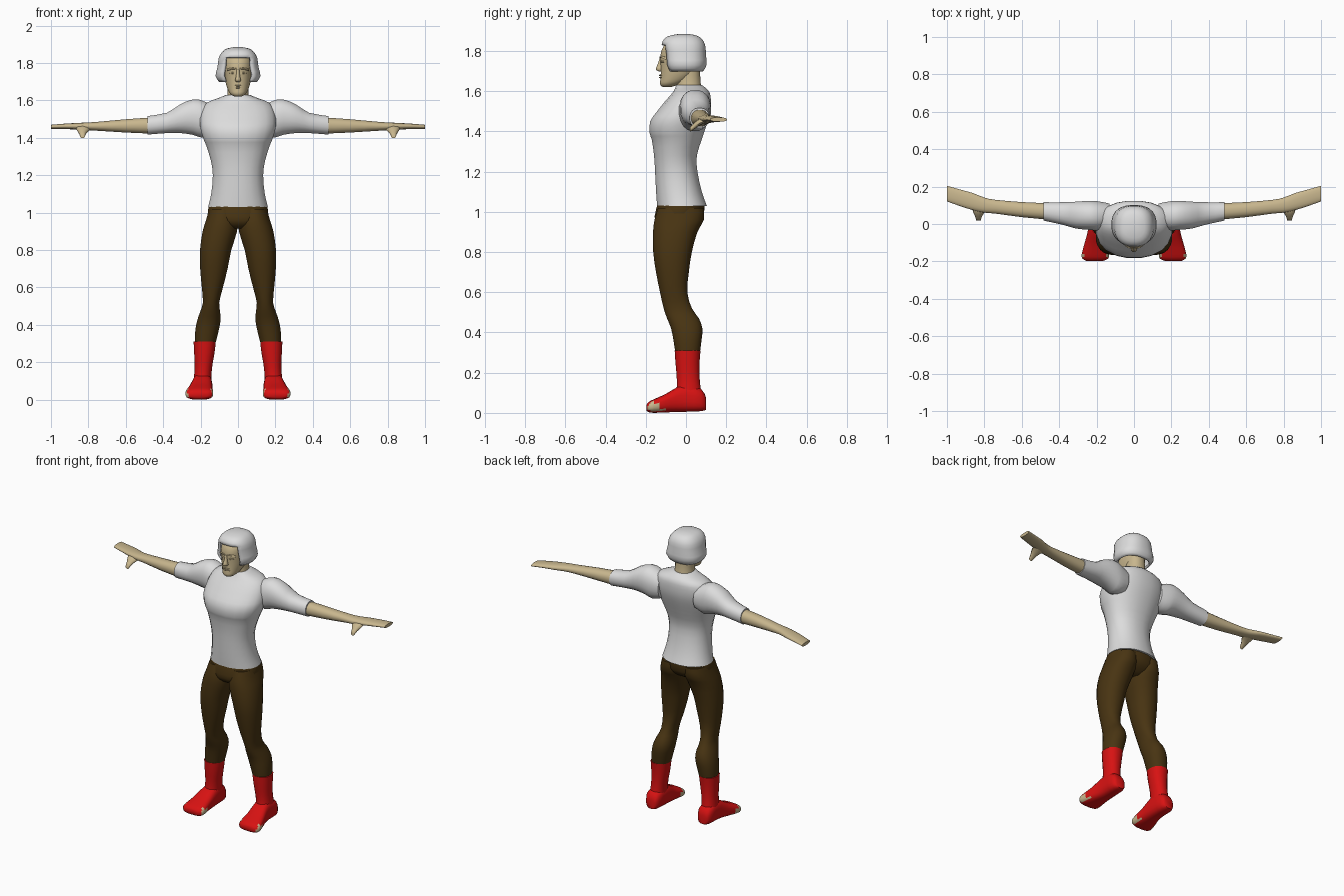
import bpy, bmesh, math
from mathutils import Vector


def material(name, rgb):
    m = bpy.data.materials.new(name)
    m.diffuse_color = (*rgb, 1)
    return m


SKIN = material("skin", (0.58, 0.47, 0.27))
WHITE = material("off_white", (0.72, 0.72, 0.72))
BROWN = material("dark_brown", (0.065, 0.034, 0.006))
RED = material("red", (0.68, 0.006, 0.006))


def smooth_rings(rings, steps):
    """Catmull-Rom interpolation between cross-sections."""
    r = [Vector(v) for v in rings]
    out = []
    for i in range(len(r) - 1):
        p0, p1, p2, p3 = r[max(i - 1, 0)], r[i], r[i + 1], r[min(i + 2, len(r) - 1)]
        for s in range(steps):
            t = s / steps
            out.append(0.5 * (2 * p1 + (p2 - p0) * t + (2 * p0 - 5 * p1 + 4 * p2 - p3) * t * t
                              + (3 * p1 - p0 - 3 * p2 + p3) * t ** 3))
    return out + [r[-1]]


def loft(name, mat, rings, axis="z", mirror=False, n=20, power=2.2, steps=2, angle=60, edit=None):
    """Skin oval sections; each ring is (position, a_min, a_max, b_min, b_max)."""
    bm = bmesh.new()
    loops = []
    for t, a0, a1, b0, b1 in smooth_rings(rings, steps):
        loop = []
        for k in range(n):
            ang = 2 * math.pi * (k + 0.5) / n
            c, s = math.cos(ang), math.sin(ang)
            a = (a0 + a1) / 2 + (a1 - a0) / 2 * math.copysign(abs(c) ** (2 / power), c)
            b = (b0 + b1) / 2 + (b1 - b0) / 2 * math.copysign(abs(s) ** (2 / power), s)
            loop.append(bm.verts.new({"z": (a, b, t), "x": (t, a, b), "y": (a, t, b)}[axis]))
        loops.append(loop)
    for lo, hi in zip(loops, loops[1:]):
        for k in range(n):
            j = (k + 1) % n
            bm.faces.new((lo[k], lo[j], hi[j], hi[k]))
    bm.faces.new(loops[0])
    bm.faces.new(loops[-1])
    bmesh.ops.recalc_face_normals(bm, faces=bm.faces)
    bm.normal_update()
    me = bpy.data.meshes.new(name)
    me.materials.append(mat)
    if edit:
        edit(bm, me)
    bm.to_mesh(me)
    bm.free()
    ob = bpy.data.objects.new(name, me)
    bpy.context.collection.objects.link(ob)
    bpy.ops.object.select_all(action="DESELECT")
    ob.select_set(True)
    bpy.context.view_layer.objects.active = ob
    bpy.ops.object.shade_smooth_by_angle(angle=math.radians(angle))
    if mirror:
        ob.modifiers.new("mirror", "MIRROR").use_mirror_merge = False
    return ob


def centred(rows):
    """Sections symmetric in x: (z, half_width, y_front, y_back)."""
    return [(z, -h, h, f, b) for z, h, f, b in rows]


# Shirt body, with the chest overhanging the waist
loft("shirt", WHITE, centred([
    (1.03, .162, -.145, .105), (1.10, .145, -.15, .08), (1.20, .136, -.155, .058),
    (1.28, .147, -.16, .055), (1.36, .172, -.172, .08), (1.39, .185, -.182, .09),
    (1.45, .203, -.18, .11), (1.50, .205, -.145, .122), (1.55, .195, -.105, .125),
    (1.59, .165, -.07, .12), (1.615, .10, -.055, .10), (1.63, .065, -.05, .08)]))

# Sleeves, forearms with flat hands, thumbs
loft("sleeve", WHITE, [
    (.13, -.02, .11, 1.42, 1.57), (.19, -.035, .122, 1.40, 1.60), (.24, -.032, .125, 1.415, 1.607),
    (.31, -.025, .12, 1.425, 1.58), (.38, -.005, .117, 1.425, 1.535), (.485, .018, .117, 1.417, 1.517)],
    axis="x", mirror=True)
loft("forearm_and_hand", SKIN, [
    (.46, .023, .112, 1.422, 1.51), (.60, .036, .118, 1.428, 1.50), (.74, .055, .13, 1.437, 1.487),
    (.80, .06, .142, 1.44, 1.483), (.86, .073, .166, 1.444, 1.48), (.93, .095, .185, 1.447, 1.476),
    (1.0, .12, .205, 1.448, 1.47)], axis="x", mirror=True, n=16)
loft("thumb", SKIN, [
    (.10, .77, .87, 1.445, 1.475), (.065, .795, .862, 1.428, 1.462),
    (.04, .812, .85, 1.41, 1.442), (.02, .818, .845, 1.398, 1.42)],
    axis="y", mirror=True, n=10)

# Trousers: hips and two legs
loft("hips", BROWN, centred([
    (.915, .06, -.12, .02), (.94, .14, -.15, .06), (.98, .165, -.157, .09), (1.05, .155, -.14, .092)]))
loft("leg", BROWN, [
    (.29, .123, .23, -.052, .068), (.36, .105, .23, -.063, .078), (.42, .093, .22, -.075, .082),
    (.47, .095, .203, -.095, .065), (.52, .10, .188, -.112, .03), (.60, .08, .194, -.13, .007),
    (.70, .055, .203, -.15, .015), (.80, .035, .204, -.164, .03), (.90, .004, .19, -.165, .058),
    (.96, .002, .172, -.158, .09), (1.02, .01, .155, -.14, .09)], mirror=True)

# Boots: shaft and foot
loft("boot_shaft", RED, [
    (.06, .14, .242, -.06, .085), (.12, .142, .236, -.047, .074), (.18, .137, .232, -.047, .068),
    (.25, .125, .235, -.053, .068), (.31, .118, .238, -.057, .073)], mirror=True)


def bare_toe_sides(bm, me):
    me.materials.append(SKIN)
    for f in bm.faces:
        c = f.calc_center_median()
        if -.195 < c.y < -.11 and abs(f.normal.x) > .5 and c.z < .01 - (c.y + .1) * .7:
            f.material_index = 1


loft("boot_foot", RED, [
    (.10, .16, .22, .015, .075), (.075, .143, .24, .008, .12), (0, .138, .243, .005, .14),
    (-.05, .137, .25, .004, .125), (-.10, .136, .264, .002, .095), (-.16, .132, .28, 0, .068),
    (-.185, .138, .277, .003, .055), (-.197, .165, .255, .012, .04)],
    axis="y", mirror=True, power=2.8, edit=bare_toe_sides)

# Neck and head
loft("neck", SKIN, centred([
    (1.58, .075, -.055, .09), (1.63, .058, -.05, .075), (1.72, .055, -.05, .07)]), n=16)
loft("head", SKIN, centred([
    (1.622, .022, -.118, -.07), (1.635, .042, -.13, -.03), (1.66, .056, -.128, .02),
    (1.70, .068, -.126, .06), (1.74, .073, -.127, .075), (1.78, .076, -.128, .08),
    (1.82, .072, -.115, .075), (1.85, .05, -.085, .05)]))
# Face relief
loft("nose", SKIN, centred([
    (1.698, .010, -.135, -.11), (1.708, .017, -.152, -.11), (1.73, .011, -.144, -.11),
    (1.765, .008, -.131, -.11)]), n=8)
loft("brow", SKIN, [
    (.008, -.133, -.10, 1.762, 1.774), (.03, -.130, -.09, 1.764, 1.777),
    (.055, -.112, -.08, 1.758, 1.77)], axis="x", mirror=True, n=8)
loft("eye", SKIN, [
    (.014, -.126, -.10, 1.744, 1.750), (.028, -.128, -.10, 1.741, 1.753),
    (.045, -.116, -.09, 1.744, 1.750)], axis="x", mirror=True, n=8)
for lip, z in (("upper_lip", 1.679), ("lower_lip", 1.668)):
    loft(lip, SKIN, [
        (-.026, -.125, -.09, z - .002, z + .002), (0, -.137, -.09, z - .005, z + .005),
        (.026, -.125, -.09, z - .002, z + .002)], axis="x", n=8)


# Bobbed hair with an opening for the face and an open underside
def open_face(bm, me):
    doomed = []
    for f in bm.faces:
        c = f.calc_center_median()
        if len(f.verts) > 4 and c.z < 1.8:
            doomed.append(f)
        elif c.z < 1.835 and c.y < -.04 and abs(c.x) < .076:
            doomed.append(f)
    bmesh.ops.delete(bm, geom=doomed, context="FACES")


hair = loft("hair", WHITE, centred([
    (1.698, .10, -.095, .085), (1.73, .121, -.112, .103), (1.78, .110, -.116, .10),
    (1.83, .103, -.122, .096), (1.862, .083, -.108, .078), (1.878, .058, -.075, .05),
    (1.885, .022, -.03, .012)]), n=24, power=2.4, edit=open_face)
thick = hair.modifiers.new("thickness", "SOLIDIFY")
thick.thickness = 0.014
thick.offset = -1
